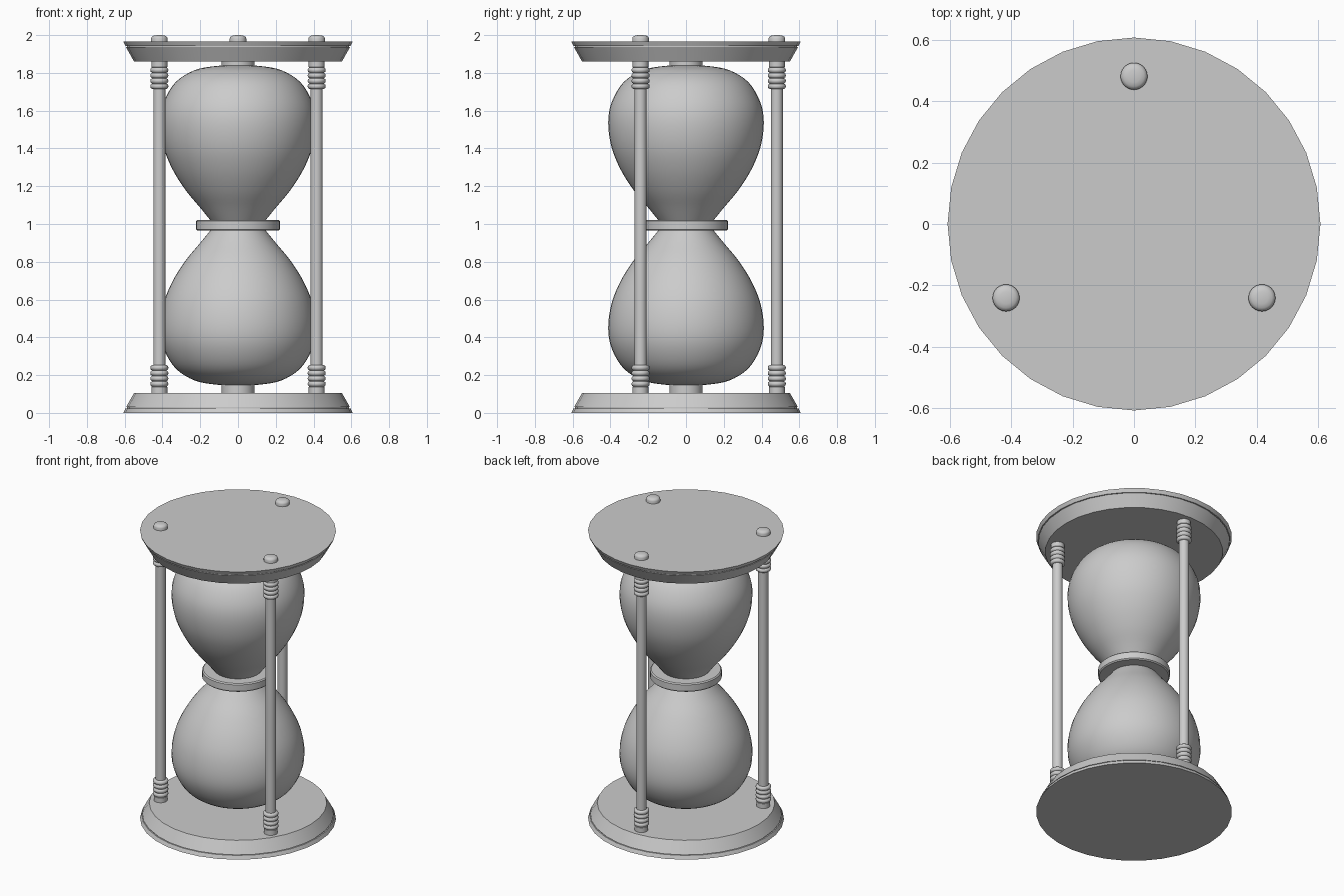
import bpy
import math

cube = bpy.data.objects.get("Cube")
if cube:
    bpy.data.objects.remove(cube, do_unlink=True)

grey = bpy.data.materials.new("plain_grey")
grey.use_nodes = True
colour = (0.6, 0.6, 0.6, 1)
grey.diffuse_color = colour
grey.node_tree.nodes["Principled BSDF"].inputs["Base Color"].default_value = colour


def lathe(name, profile, sides, x=0, y=0, angle=30):
    """Spin a (radius, height) profile, listed bottom to top, into a closed solid."""
    verts, faces = [], []
    for r, z in profile:
        for i in range(sides):
            a = math.tau * i / sides
            verts.append((r * math.cos(a), r * math.sin(a), z))
    for k in range(len(profile) - 1):
        for i in range(sides):
            j = (i + 1) % sides
            b, t = k * sides, (k + 1) * sides
            faces.append((b + i, b + j, t + j, t + i))
    faces.append(tuple(reversed(range(sides))))
    faces.append(tuple(range(len(verts) - sides, len(verts))))
    mesh = bpy.data.meshes.new(name)
    mesh.from_pydata(verts, [], faces)
    mesh.materials.append(grey)
    obj = bpy.data.objects.new(name, mesh)
    obj.location = (x, y, 0)
    bpy.context.collection.objects.link(obj)
    bpy.ops.object.select_all(action="DESELECT")
    obj.select_set(True)
    bpy.context.view_layer.objects.active = obj
    bpy.ops.object.shade_smooth_by_angle(angle=math.radians(angle))
    return obj


def flipped(profile, height):
    """Turn a profile upside down about half the given height."""
    return [(r, height - z) for r, z in reversed(profile)]


def smooth_profile(points, steps=4):
    """Catmull-Rom curve through the points."""
    out = []
    for k in range(len(points) - 1):
        p = [points[max(0, min(len(points) - 1, k + d))] for d in (-1, 0, 1, 2)]
        for s in range(steps):
            t = s / steps
            out.append(tuple(
                0.5 * (2 * b + (c - a) * t + (2 * a - 5 * b + 4 * c - d) * t ** 2
                       + (3 * b - a - 3 * c + d) * t ** 3)
                for a, b, c, d in zip(*p)))
    return out + [points[-1]]


# End plates: thin rim, shallow step, then a bevelled side
plate = [(0.607, 0), (0.596, 0.024), (0.588, 0.024), (0.588, 0.03),
         (0.593, 0.03), (0.55, 0.106)]
lathe("base_plate", plate, 32, angle=20)
lathe("top_plate", flipped(plate, 1.966), 32, angle=20)

# Glass bulbs, joined by a waist ring
bulb = smooth_profile([(0.02, 0.145), (0.12, 0.15), (0.23, 0.172), (0.33, 0.235),
                       (0.393, 0.34), (0.412, 0.45), (0.394, 0.58), (0.345, 0.7),
                       (0.275, 0.81), (0.2, 0.9), (0.135, 0.98)])
lathe("lower_bulb", bulb, 48, angle=60)
lathe("upper_bulb", flipped(bulb, 1.986), 48, angle=60)
lathe("waist_ring", [(0.215, 0.965), (0.222, 0.972), (0.222, 1.015), (0.215, 1.022)], 48)
lathe("lower_neck", [(0.087, 0.1), (0.087, 0.16)], 32)
lathe("upper_neck", [(0.087, 1.82), (0.087, 1.87)], 32)

# Ribbed collar: plain foot topped by four rounded ribs
collar = [(0.042, 0.1), (0.042, 0.138)]
for n in range(4):
    z = 0.14 + n * 0.0285
    collar += [(0.039, z), (0.046, z + 0.005), (0.048, z + 0.013),
               (0.046, z + 0.022), (0.039, z + 0.027)]

# Domed cap on each post
cap = [(0.044, 1.96), (0.044, 1.982), (0.041, 1.99), (0.033, 1.996), (0.02, 1.999), (0.005, 2)]

# Three posts evenly spaced around the glass
for label, degrees in (("back", 90), ("right", 210), ("left", 330)):
    a = math.radians(degrees)
    x, y = 0.481 * math.cos(a), 0.481 * math.sin(a)
    lathe(label + "_post", [(0.032, 0.1), (0.032, 1.87)], 24, x, y)
    lathe(label + "_lower_collar", collar, 24, x, y, 50)
    lathe(label + "_upper_collar", flipped(collar, 1.968), 24, x, y, 50)
    lathe(label + "_cap", cap, 24, x, y, 40)
